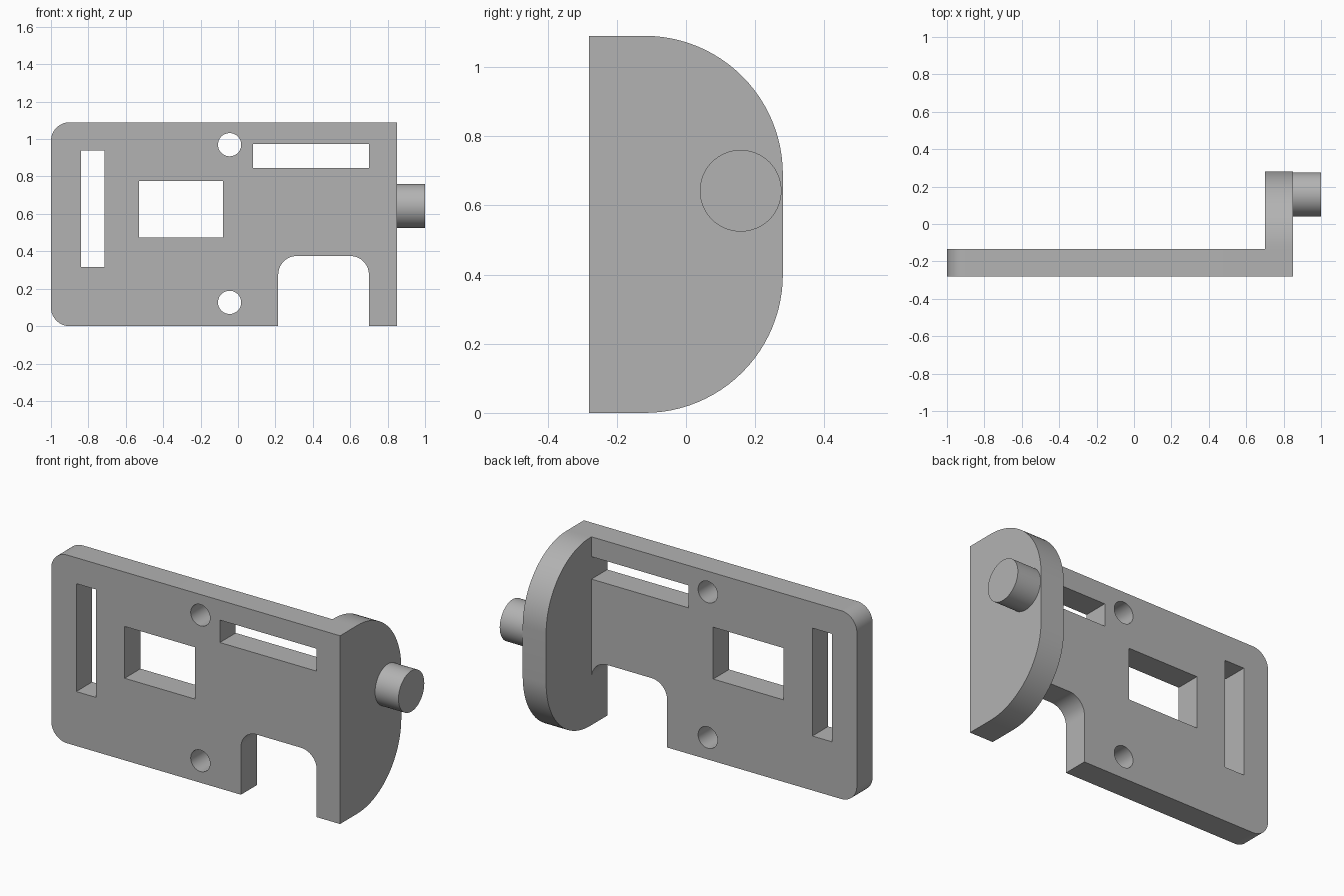
import bpy
import bmesh
from math import cos, sin, pi, radians
from mathutils import Vector

cube = bpy.data.objects.get("Cube")
if cube:
    bpy.data.objects.remove(cube, do_unlink=True)

grey = bpy.data.materials.new("plain grey")
grey.use_nodes = True
colour = (0.45, 0.45, 0.45, 1)
grey.diffuse_color = colour
grey.node_tree.nodes["Principled BSDF"].inputs["Base Color"].default_value = colour

# Main dimensions
LEFT_END, INNER, OUTER, PEG_END = -1.0, 0.70, 0.85, 1.0
FRONT, PLATE_BACK, FLANGE_BACK = -0.28, -0.135, 0.28
HEIGHT = 1.09


def arc(cx, cy, r, start, end, steps=16):
    """Points along an arc, angles in degrees."""
    angles = [radians(start + (end - start) * i / steps) for i in range(steps + 1)]
    return [(cx + r * cos(a), cy + r * sin(a)) for a in angles]


def circle(cx, cy, r):
    return arc(cx, cy, r, 0, 360, 64)[:-1]


def rect(x0, x1, z0, z1):
    return [(x0, z0), (x1, z0), (x1, z1), (x0, z1)]


def extrude(name, loops, axis, start, end):
    """Fill the outline (first loop) minus holes and extrude along x or y."""
    bm = bmesh.new()
    edges = []
    for loop in loops:
        verts = [bm.verts.new((start, a, b) if axis == "x" else (a, start, b))
                 for a, b in loop]
        edges += [bm.edges.new((v, verts[i - 1])) for i, v in enumerate(verts)]
    direction = Vector((1, 0, 0)) if axis == "x" else Vector((0, 1, 0))
    bmesh.ops.triangle_fill(bm, edges=edges, use_beauty=True, normal=direction)
    result = bmesh.ops.extrude_face_region(bm, geom=bm.faces[:], use_keep_orig=True)
    for v in result["geom"]:
        if isinstance(v, bmesh.types.BMVert):
            v.co["xyz".index(axis)] = end
    bmesh.ops.recalc_face_normals(bm, faces=bm.faces[:])
    mesh = bpy.data.meshes.new(name)
    bm.to_mesh(mesh)
    bm.free()
    mesh.materials.append(grey)
    obj = bpy.data.objects.new(name, mesh)
    bpy.context.collection.objects.link(obj)
    return obj


# Face plate: rounded left end, notch in the lower edge
r, notch_left, notch_top = 0.1, 0.215, 0.375
outline = (
    arc(LEFT_END + r, HEIGHT - r, r, 90, 180)
    + arc(LEFT_END + r, r, r, 180, 270)
    + [(notch_left, 0)]
    + arc(notch_left + r, notch_top - r, r, 180, 90)
    + arc(INNER - r, notch_top - r, r, 90, 0)
    + [(INNER, 0), (OUTER, 0), (OUTER, HEIGHT)]
)
holes = [
    rect(-0.84, -0.715, 0.315, 0.94),     # upright slot
    rect(-0.53, -0.08, 0.475, 0.775),     # window
    rect(0.08, INNER, 0.845, 0.975),      # level slot
    circle(-0.045, 0.97, 0.062),          # upper screw hole
    circle(-0.045, 0.127, 0.062),         # lower screw hole
]
bracket = extrude("bracket", [outline] + holes, "y", FRONT, PLATE_BACK)

# Side flange with rounded back corners
R = 0.4
profile = (
    [(FRONT, HEIGHT), (FRONT, 0)]
    + arc(FLANGE_BACK - R, R, R, -90, 0, 24)
    + arc(FLANGE_BACK - R, HEIGHT - R, R, 0, 90, 24)
)
flange = extrude("side_flange", [profile], "x", INNER, OUTER)

# Merge the flange into the plate
union = bracket.modifiers.new("union", "BOOLEAN")
union.operation = "UNION"
union.solver = "EXACT"
union.object = flange
bpy.context.view_layer.objects.active = bracket
bpy.ops.object.modifier_apply(modifier=union.name)
bpy.data.objects.remove(flange, do_unlink=True)

# Round peg on the outside of the flange
peg = extrude("peg", [circle(0.158, 0.642, 0.118)], "x", OUTER, PEG_END)

for obj in (bracket, peg):
    bpy.ops.object.select_all(action="DESELECT")
    obj.select_set(True)
    bpy.context.view_layer.objects.active = obj
    bpy.ops.object.shade_smooth_by_angle(angle=radians(30))
